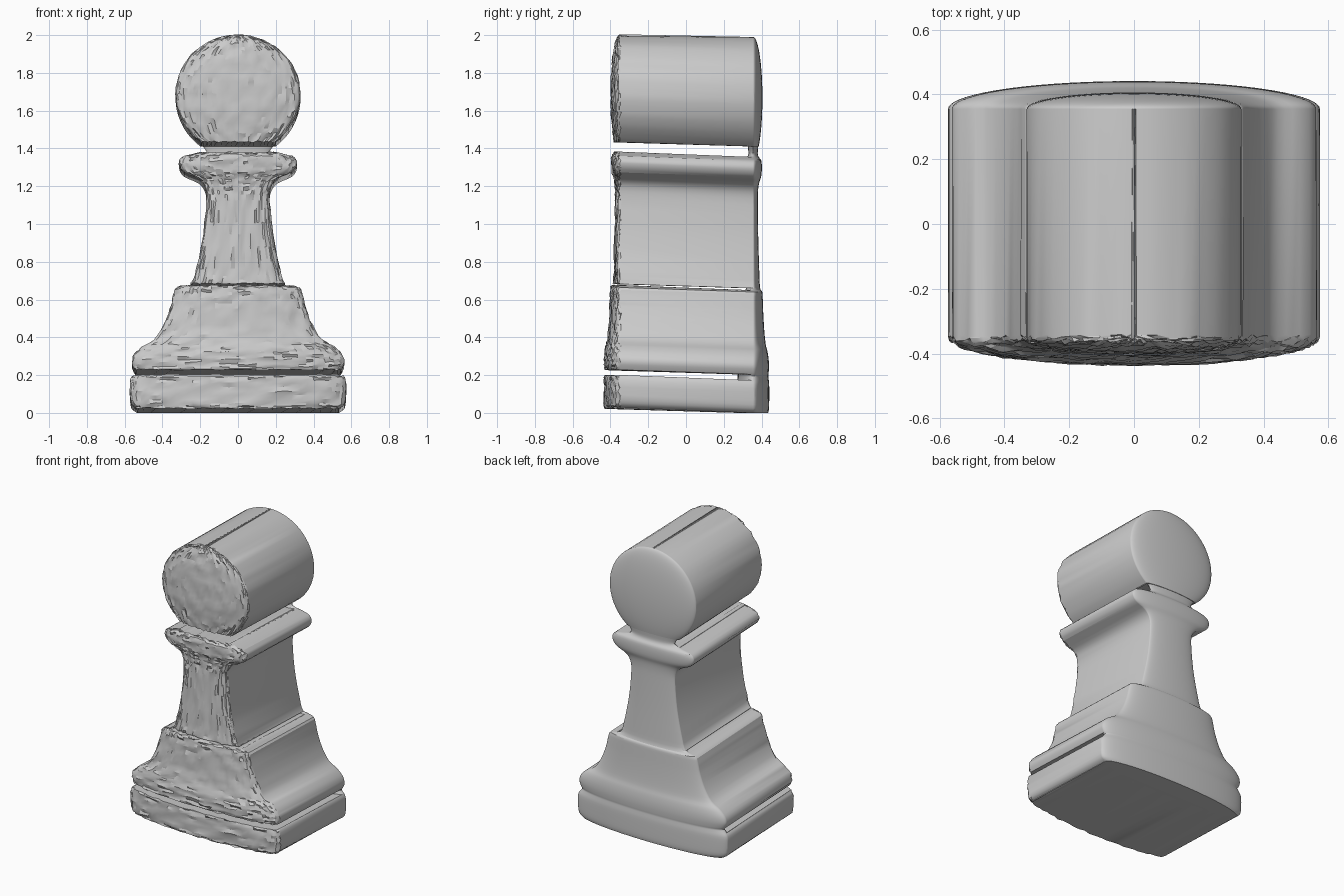
import bpy, bmesh, math, random
from mathutils import Vector

if "Cube" in bpy.data.objects:
    bpy.data.objects.remove(bpy.data.objects["Cube"])

random.seed(4)
SEG = 72            # points round each ring
SQUASH = 0.15       # depth to width ratio of the flattened turning
BACK_Y = 0.355      # centre plane of the back shell
DEPTH = 0.70        # how far the front is drawn out


def smooth_path(pts, n):
    """Catmull-Rom curve through the profile points."""
    p = [Vector(q) for q in pts]
    p = [p[0]] + p + [p[-1]]
    out = []
    for i in range(1, len(p) - 2):
        a, b, c, d = p[i - 1:i + 3]
        for k in range(n):
            t = k / n
            out.append(0.5 * (2 * b + (c - a) * t + (2 * a - 5 * b + 4 * c - d) * t * t
                              + (3 * b - a - 3 * c + d) * t ** 3))
    return out + [p[-1]]


# half profile (radius, height): base, groove, skirt, step, stem, collar, neck
profile = [(0.535, 0.0), (0.565, 0.025), (0.573, 0.09), (0.57, 0.15), (0.55, 0.18),
           (0.54, 0.195), (0.55, 0.21), (0.562, 0.245), (0.55, 0.285), (0.51, 0.325),
           (0.445, 0.365), (0.395, 0.44), (0.36, 0.53), (0.343, 0.60), (0.325, 0.64),
           (0.25, 0.66), (0.222, 0.74), (0.185, 0.92), (0.168, 1.10), (0.175, 1.17),
           (0.21, 1.215), (0.285, 1.25), (0.312, 1.295), (0.29, 1.335), (0.20, 1.355),
           (0.165, 1.375), (0.185, 1.41)]
rings = smooth_path(profile, 3)

# round head
HEAD_Z, HEAD_W, HEAD_H = 1.668, 0.331, 0.322
for i in range(25):
    a = math.radians(-53 + 142 * i / 24)
    rings.append(Vector((HEAD_W * math.cos(a), HEAD_Z + HEAD_H * math.sin(a))))

# flattened turned shell
bm = bmesh.new()
loops = []
for r, z in rings:
    loops.append([bm.verts.new((r * math.cos(2 * math.pi * j / SEG),
                                BACK_Y + SQUASH * r * math.sin(2 * math.pi * j / SEG), z))
                  for j in range(SEG)])
for lo, hi in zip(loops, loops[1:]):
    for j in range(SEG):
        k = (j + 1) % SEG
        bm.faces.new((lo[j], lo[k], hi[k], hi[j]))
bm.faces.new(loops[0][::-1])
bm.faces.new(loops[-1])
bm.normal_update()

# draw the front half forward, leaving open slots at the groove, step and neck
slots = [(0.172, 0.206), (0.651, 0.661), (1.357, 1.416)]
front = []
for f in bm.faces:
    c = f.calc_center_median()
    if len(f.verts) == 4 and c.y < BACK_Y and not any(a < c.z < b for a, b in slots):
        front.append(f)
res = bmesh.ops.extrude_face_region(bm, geom=front)
for v in res["geom"]:
    if isinstance(v, bmesh.types.BMVert):
        lift = 0.025 if v.co.z < 1.5 else 0.025 - 0.03 * (v.co.z - 1.5)
        # slight raggedness of the drawn-out end
        v.co += Vector((random.uniform(-0.003, 0.003),
                        -DEPTH + random.uniform(-0.009, 0.005),
                        lift + random.uniform(-0.004, 0.004)))
bmesh.ops.delete(bm, geom=[f for f in front if f.is_valid], context='FACES')
bmesh.ops.recalc_face_normals(bm, faces=bm.faces)

mesh = bpy.data.meshes.new("extruded_pawn")
bm.to_mesh(mesh)
bm.free()
pawn = bpy.data.objects.new("extruded_pawn", mesh)
bpy.context.collection.objects.link(pawn)
bpy.context.view_layer.objects.active = pawn
pawn.select_set(True)
bpy.ops.object.shade_smooth_by_angle(angle=math.radians(25))
